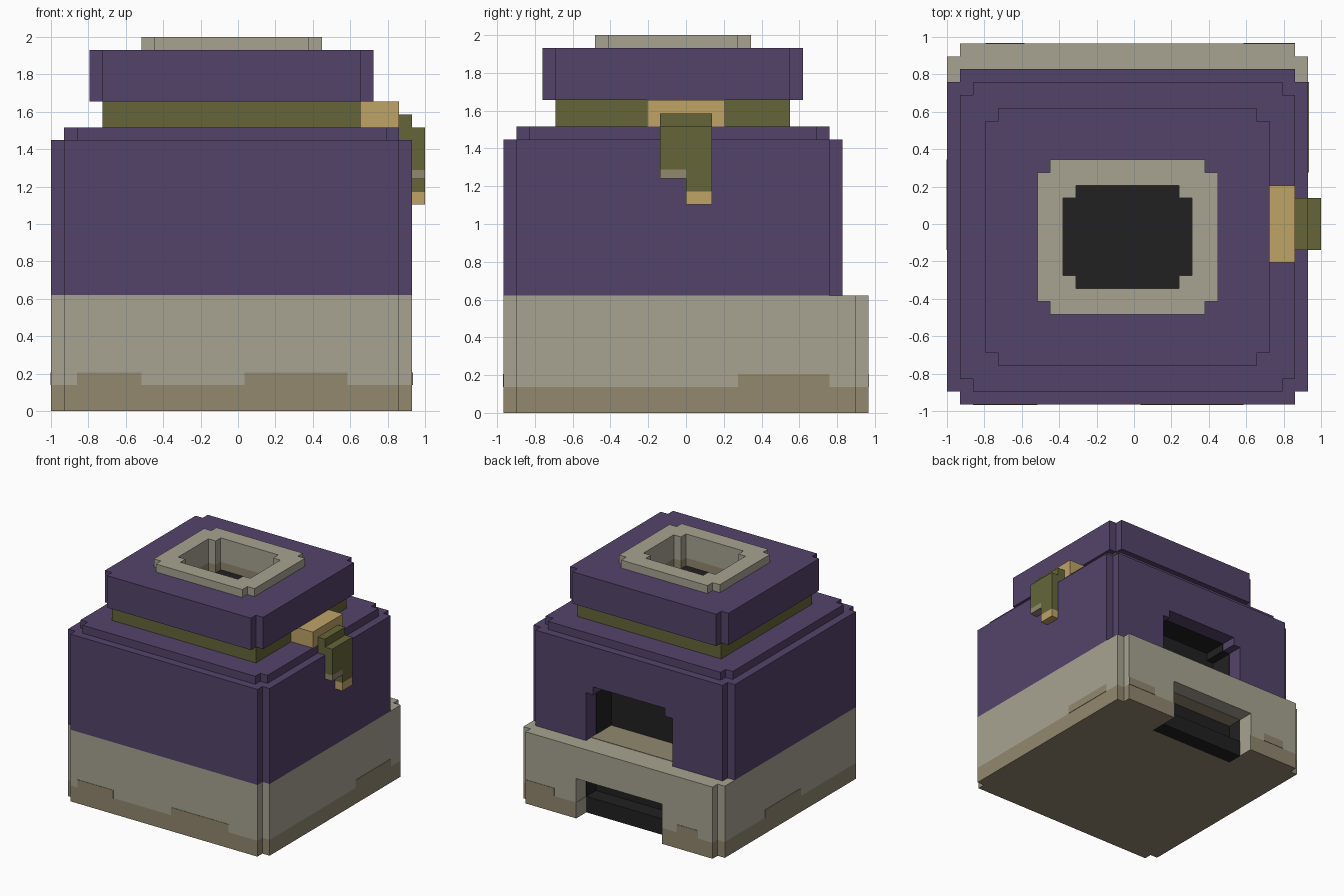
import bpy
import bmesh
from mathutils import Vector

cube = bpy.data.objects.get("Cube")
if cube:
    bpy.data.objects.remove(cube, do_unlink=True)

# Everything sits on a block grid, 29 blocks to the longest side
U = 2 / 29
ORIGIN = Vector((-1, -14 * U, 0))


def grid(x, y, z):
    return ORIGIN + Vector((x, y, z)) * U


def material(name, rgb):
    lin = [((c / 255 + 0.055) / 1.055) ** 2.4 for c in rgb] + [1]
    mat = bpy.data.materials.new(name)
    mat.use_nodes = True
    mat.diffuse_color = lin
    bsdf = mat.node_tree.nodes["Principled BSDF"]
    bsdf.inputs["Base Color"].default_value = lin
    bsdf.inputs["Roughness"].default_value = 0.9
    return mat


PURPLE = material("purple", (84, 67, 106))
STONE = material("pale stone", (167, 164, 146))
BROWN = material("earth brown", (146, 136, 111))
OLIVE = material("olive", (101, 102, 57))
TAN = material("tan", (190, 163, 102))
BLACK = material("soot black", (33, 33, 33))


def finish(bm, name, mat):
    bmesh.ops.recalc_face_normals(bm, faces=bm.faces)
    mesh = bpy.data.meshes.new(name)
    bm.to_mesh(mesh)
    bm.free()
    mesh.materials.append(mat)
    obj = bpy.data.objects.new(name, mesh)
    bpy.context.collection.objects.link(obj)
    return obj


def plan(x0, x1, y0, y1, mouth=None):
    """Rectangle with one-block notched corners and an optional recess in the back."""
    pts = [(x0 + 1, y0), (x1 - 1, y0), (x1 - 1, y0 + 1), (x1, y0 + 1),
           (x1, y1 - 1), (x1 - 1, y1 - 1), (x1 - 1, y1)]
    if mouth:
        a, b, depth = mouth
        pts += [(b, y1), (b, y1 - depth), (a, y1 - depth), (a, y1)]
    return pts + [(x0 + 1, y1), (x0 + 1, y1 - 1), (x0, y1 - 1),
                  (x0, y0 + 1), (x0 + 1, y0 + 1)]


def prism(name, mat, pts, z0, z1):
    bm = bmesh.new()
    low = [bm.verts.new(grid(x, y, z0)) for x, y in pts]
    high = [bm.verts.new(grid(x, y, z1)) for x, y in pts]
    bm.faces.new(low[::-1])
    bm.faces.new(high)
    for i in range(len(pts)):
        j = (i + 1) % len(pts)
        bm.faces.new((low[i], low[j], high[j], high[i]))
    return finish(bm, name, mat)


def ring(name, mat, outer, inner, z0, z1):
    bm = bmesh.new()
    loops = [[bm.verts.new(grid(x, y, z)) for x, y in pts]
             for pts, z in ((outer, z0), (outer, z1), (inner, z1), (inner, z0))]
    n = len(outer)
    for k in range(4):
        a, b = loops[k], loops[(k + 1) % 4]
        for i in range(n):
            j = (i + 1) % n
            bm.faces.new((a[i], a[j], b[j], b[i]))
    return finish(bm, name, mat)


def box(name, mat, x0, x1, y0, y1, z0, z1):
    return prism(name, mat, [(x0, y0), (x1, y0), (x1, y1), (x0, y1)], z0, z1)


T = 0.05  # plate thickness in blocks

# Stone base with a low recess in the back
recess = plan(0, 28, 0, 28, (8, 20, 4))
prism("base_footing", BROWN, recess, 0, 2)
prism("base_lower", STONE, recess, 2, 5)
prism("base_upper", STONE, plan(0, 28, 0, 28), 5, 9)

# Earth stains rising above the footing
for a, b in ((2, 7), (15, 23)):
    box("stain_front", BROWN, a, b, -T, 0, 2, 3)
for a, b in ((3, 6), (23, 27)):
    box("stain_back", BROWN, a, b, 28, 28 + T, 2, 3)
box("stain_left", BROWN, 28, 28 + T, 18, 25, 2, 3)
box("stain_right", BROWN, -T, 0, 12, 19, 2, 3)

# Lower recess lining and grate
box("grate", BLACK, 8, 20, 24, 26, 0, 2)
box("recess_back", BLACK, 8, 20, 24, 24 + T, 2, 5)
box("recess_ceiling", BROWN, 8, 20, 24, 26, 5 - T, 5)
for x in (8, 20 - T):
    box("recess_jamb", STONE, x, x + T, 26, 28, 0, 2)
    box("recess_side", BLACK, x, x + T, 24, 26, 2, 5)

# Main body with a stepped fire opening in the back
prism("body_lower", PURPLE, plan(0, 28, 0, 26, (8, 20, 5)), 9, 15)
prism("body_lintel", PURPLE, plan(0, 28, 0, 26, (9, 19, 5)), 15, 16)
prism("body_upper", PURPLE, plan(0, 28, 0, 26), 16, 21)
prism("body_lip", PURPLE, plan(1, 27, 1, 25), 21, 22)

# Firebox lining
box("firebox_floor", BROWN, 8, 20, 21, 25, 9, 9 + T)
box("firebox_back", BLACK, 8, 20, 21, 21 + T, 9, 16)
box("firebox_ceiling", BLACK, 9, 19, 21, 24, 16 - T, 16)
for x, inner in ((8, 9), (20 - T, 19 - T)):
    box("firebox_side", BLACK, x, x + T, 21, 24, 9, 15)
    box("firebox_step_side", BLACK, inner, inner + T, 21, 24, 15, 16)
for x in (8, 19):
    box("firebox_step", BLACK, x, x + 1, 21, 24, 15 - T, 15)

# Neck, cap and chimney
box("neck", OLIVE, 4, 24, 4, 22, 22, 24)
flue = plan(9, 19, 9, 17)
ring("cap", PURPLE, plan(3, 25, 3, 23), plan(8, 20, 8, 18), 24, 28)
ring("chimney_rim", STONE, plan(7, 21, 7, 19), flue, 26, 29)
ring("chimney_foot", BROWN, plan(7, 21, 7, 19), flue, 25, 26)
box("flue_floor", BLACK, 8, 20, 8, 18, 24.5, 25)

# Side bracket with a hanging strap
box("bracket", TAN, 24, 27, 11, 17, 22, 24)
box("strap_top", OLIVE, 27, 28, 12, 16, 21, 23)
box("strap_short", OLIVE, 28, 29, 12, 14, 18.7, 22)
box("strap_short_hem", BROWN, 28, 29, 12, 14, 18, 18.7)
box("strap_long", OLIVE, 28, 29, 14, 16, 17, 22)
box("strap_long_tip", TAN, 28, 29, 14, 16, 16, 17)
